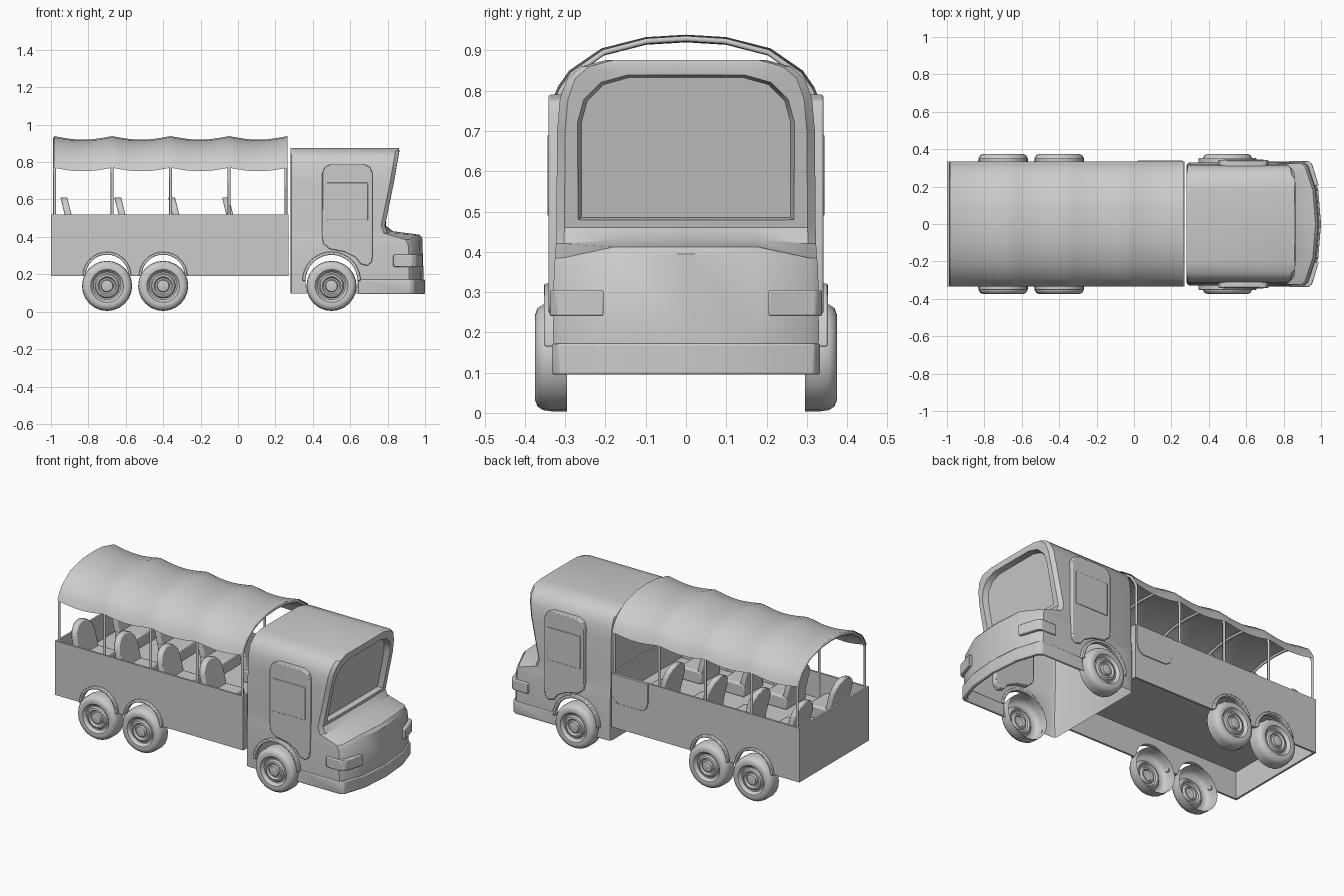
import bpy, bmesh
from math import pi, cos, sin, hypot, radians

if "Cube" in bpy.data.objects:
    bpy.data.objects.remove(bpy.data.objects["Cube"])

def finish(name, bm, angle=35):
    bmesh.ops.recalc_face_normals(bm, faces=bm.faces)
    me = bpy.data.meshes.new(name)
    bm.to_mesh(me)
    bm.free()
    me.shade_smooth()
    me.set_sharp_from_angle(angle=radians(angle))
    ob = bpy.data.objects.new(name, me)
    bpy.context.collection.objects.link(ob)
    return ob

def place(p, axis, t):
    a, b = p
    return {'x': (t, a, b), 'y': (a, t, b), 'z': (a, b, t)}[axis]

def prism(name, pts, axis, t0, t1, bevel=0.0, shear=0.0):
    """Extrude a 2D outline along an axis; shear leans x with height."""
    bm = bmesh.new()
    lo = [bm.verts.new(place(p, axis, t0)) for p in pts]
    hi = [bm.verts.new(place(p, axis, t1)) for p in pts]
    bm.faces.new(lo)
    bm.faces.new(hi)
    n = len(pts)
    for i in range(n):
        j = (i + 1) % n
        bm.faces.new((lo[i], lo[j], hi[j], hi[i]))
    for v in bm.verts:
        v.co.x += shear * v.co.z
    ob = finish(name, bm)
    if bevel:
        m = ob.modifiers.new("bevel", 'BEVEL')
        m.width, m.segments, m.limit_method = bevel, 2, 'ANGLE'
    return ob

def box(name, x0, x1, y0, y1, z0, z1, bevel=0.0):
    return prism(name, [(x0, y0), (x1, y0), (x1, y1), (x0, y1)], 'z', z0, z1, bevel)

def arc(cx, cz, r, a0, a1, n=16):
    return [(cx + r * cos(a0 + (a1 - a0) * i / n), cz + r * sin(a0 + (a1 - a0) * i / n)) for i in range(n + 1)]

def skin(bm, rows, closed=False):
    for r0, r1 in zip(rows, rows[1:]):
        n = len(r0)
        for i in range(n if closed else n - 1):
            j = (i + 1) % n
            bm.faces.new((r0[i], r0[j], r1[j], r1[i]))

REAR_WHEELS, FRONT_WHEEL = (-0.70, -0.40), 0.50
ARCH_Z, ARCH_R = 0.165, 0.14

# Cab shell, lofted upward: side z, nose z, half width, corner x, nose x
levels = [(.097, .097, .328, .935, .988), (.20, .20, .33, .935, .992), (.36, .395, .328, .93, .985),
          (.385, .412, .325, .915, .97), (.42, .43, .323, .80, .83), (.46, .46, .322, .785, .79),
          (.70, .70, .32, .835, .838), (.78, .78, .313, .848, .851), (.83, .83, .295, .857, .859),
          (.86, .86, .26, .862, .863), (.876, .876, .20, .858, .86)]
bm = bmesh.new()
rings = []
for zs, zm, w, fs, fm in levels:
    mid = fs + (fm - fs) * .75
    half = [(.28, w - .02, zs), (.286, w - .006, zs), (.30, w, zs), (fs - .02, w, zs),
            (fs, w - .02, zs), (mid, .55 * w, zm)]
    ring = half + [(fm, 0, zm)] + [(x, -y, z) for x, y, z in reversed(half)]
    rings.append([bm.verts.new(p) for p in ring])
skin(bm, rings, True)
bm.faces.new(rings[0])
bm.faces.new(rings[-1])
cab = finish("cab", bm)

# Cutters: tapered windscreen recess and front wheel arches
ws = [(.26, .485), (.26, .72), (.245, .775), (.205, .815), (.14, .833)]
ws = ws + [(-y, z) for y, z in reversed(ws)]
bm = bmesh.new()
rows = []
for d, k in ((-.035, 1), (.06, 1.1)):
    rows.append([bm.verts.new((.79 + (z - .455) * .19 + d, y * k, .66 + (z - .66) * k)) for y, z in ws])
skin(bm, rows, True)
bm.faces.new(rows[0])
bm.faces.new(rows[1])
ws_cut = finish("windscreen_cutter", bm)
arch_cut = prism("arch_cutter", arc(FRONT_WHEEL, ARCH_Z, ARCH_R, 0, 2 * pi, 40)[:-1], 'y', -.5, .5)
bpy.context.view_layer.objects.active = cab
for c in (ws_cut, arch_cut):
    m = cab.modifiers.new("cut", 'BOOLEAN')
    m.object, m.operation, m.solver = c, 'DIFFERENCE', 'EXACT'
    bpy.ops.object.modifier_apply(modifier=m.name)
    bpy.data.objects.remove(c)

# Open the cab underneath and through the arches
bm = bmesh.new()
bm.from_mesh(cab.data)
bm.normal_update()
def hidden(f):
    on_arch = all(abs(hypot(v.co.x - FRONT_WHEEL, v.co.z - ARCH_Z) - ARCH_R) < .003 for v in f.verts)
    return (on_arch and abs(f.normal.y) < .3) or (f.normal.z < -.9 and f.calc_center_median().z < .11)
bmesh.ops.delete(bm, geom=[f for f in bm.faces if hidden(f)], context='FACES')
bm.to_mesh(cab.data)
bm.free()
cab.data.shade_smooth()
cab.data.set_sharp_from_angle(angle=radians(35))

# Bumper wrapping the nose
outer = [(.645, .333), (.92, .333), (.942, .318), (.985, .182), (1.0, 0)]
outer += [(x, -y) for x, y in reversed(outer[:-1])]
inner = [(x - (.02 if x > .7 else 0), y * .95) for x, y in outer]
prism("bumper", outer + inner[::-1], 'z', .095, .172, .005)

# Cab details on both sides
door = [(.45, .40), (.455, .365), (.49, .335), (.57, .32), (.63, .29), (.655, .255), (.69, .245), (.715, .265),
        (.72, .30), (.72, .74), (.705, .775), (.67, .79), (.50, .79), (.465, .775), (.45, .74)]
light = [(.83, .32), (.83, .338), (.93, .338), (.952, .322), (.988, .205), (.95, .205), (.92, .30)]
for s, side in ((1, "left"), (-1, "right")):
    prism(side + "_door", door, 'y', s * .30, s * .341, .005)
    prism(side + "_door_window", [(.475, .49), (.695, .49), (.695, .69), (.475, .69)], 'y', s * .33, s * .344, .003)
    prism(side + "_headlight", [(x, s * y) for x, y in light], 'z', .24, .305, .005)
    prism(side + "_cab_fender", arc(FRONT_WHEEL, ARCH_Z, .156, 0, pi) + arc(FRONT_WHEEL, ARCH_Z, .139, pi, 0),
          'y', s * .325, s * .352, .004)

# Passenger bed: side walls with arches, end walls, floor
wall = [(-1, .19)]
for cx in REAR_WHEELS:
    wall += arc(cx, .19, .115, pi, 0)
wall += [(.27, .19), (.27, .52), (-1, .52)]
for s, side in ((1, "left"), (-1, "right")):
    prism(side + "_bed_wall", wall, 'y', s * .323, s * .335)
    for cx in REAR_WHEELS:
        prism(side + "_bed_fender", arc(cx, .19, .13, 0, pi) + arc(cx, .19, .115, pi, 0),
              'y', s * .33, s * .352, .004)
box("bed_rear_wall", -1, -.988, -.33, .33, .19, .52)
box("bed_front_wall", .258, .27, -.33, .33, .19, .52)
box("bed_floor", -.99, .26, -.325, .325, .355, .365)
prism("bed_door", [(.02, .52), (.02, .40), (.03, .365), (.06, .345), (.22, .345), (.25, .365), (.26, .40), (.26, .52)],
      'y', .33, .340, .002)

# Scalloped canopy with hoops on posts
section = [(.335, .77), (.318, .81), (.29, .85), (.21, .905), (.10, .933), (0, .939)]
section += [(-y, z) for y, z in reversed(section[:-1])]
X0, STEP, SUB = -.985, .3125, 8
bm = bmesh.new()
rows = []
for i in range(4 * SUB + 1):
    sag = .019 * sin(pi * (i % SUB) / SUB)
    rows.append([bm.verts.new((X0 + STEP * i / SUB, y * (1 - sag * .3), z - sag)) for y, z in section])
skin(bm, rows)
finish("canopy", bm, 30)
for i in range(5):
    x = min(max(X0 + STEP * i, -.98), .257)
    pts = [(.326, .365)] + [(y * .973, z - .01) for y, z in section] + [(-.326, .365)]
    cu = bpy.data.curves.new("canopy_hoop", 'CURVE')
    cu.dimensions, cu.bevel_depth, cu.bevel_resolution = '3D', .008, 1
    sp = cu.splines.new('POLY')
    sp.points.add(len(pts) - 1)
    for p, (y, z) in zip(sp.points, pts):
        p.co = (x, y, z, 1)
    bpy.context.collection.objects.link(bpy.data.objects.new("canopy_hoop", cu))

# Four rows of paired seats
back = [(.09, .38), (.09, .53), (.078, .57), (.05, .6), (.018, .612)]
back += [(-y, z) for y, z in reversed(back)]
for i in range(4):
    for s in (1, -1):
        x, cy = -.95 + .288 * i, s * .19
        prism("seat_back", [(y + cy, z) for y, z in back], 'x', x + .153, x + .19, .006, -.25)
        box("seat_cushion", x + .05, x + .20, cy - .095, cy + .095, .36, .44, .01)

# Wheels turned from a radius / y profile
tyre = [(.134, .295), (.134, .335), (.131, .355), (.122, .369), (.105, .375), (.088, .373), (.081, .364),
        (.074, .356), (.066, .356), (.06, .366), (.05, .369), (.042, .358), (.034, .358), (.03, .37), (.015, .373), (.001, .373)]
for cx in REAR_WHEELS + (FRONT_WHEEL,):
    for s in (1, -1):
        bm = bmesh.new()
        rows = [[bm.verts.new((cx + r * cos(a * pi / 12), s * y, .138 + r * sin(a * pi / 12))) for a in range(24)]
                for r, y in tyre]
        skin(bm, rows, True)
        bm.faces.new(rows[-1])
        finish("wheel", bm, 40)
